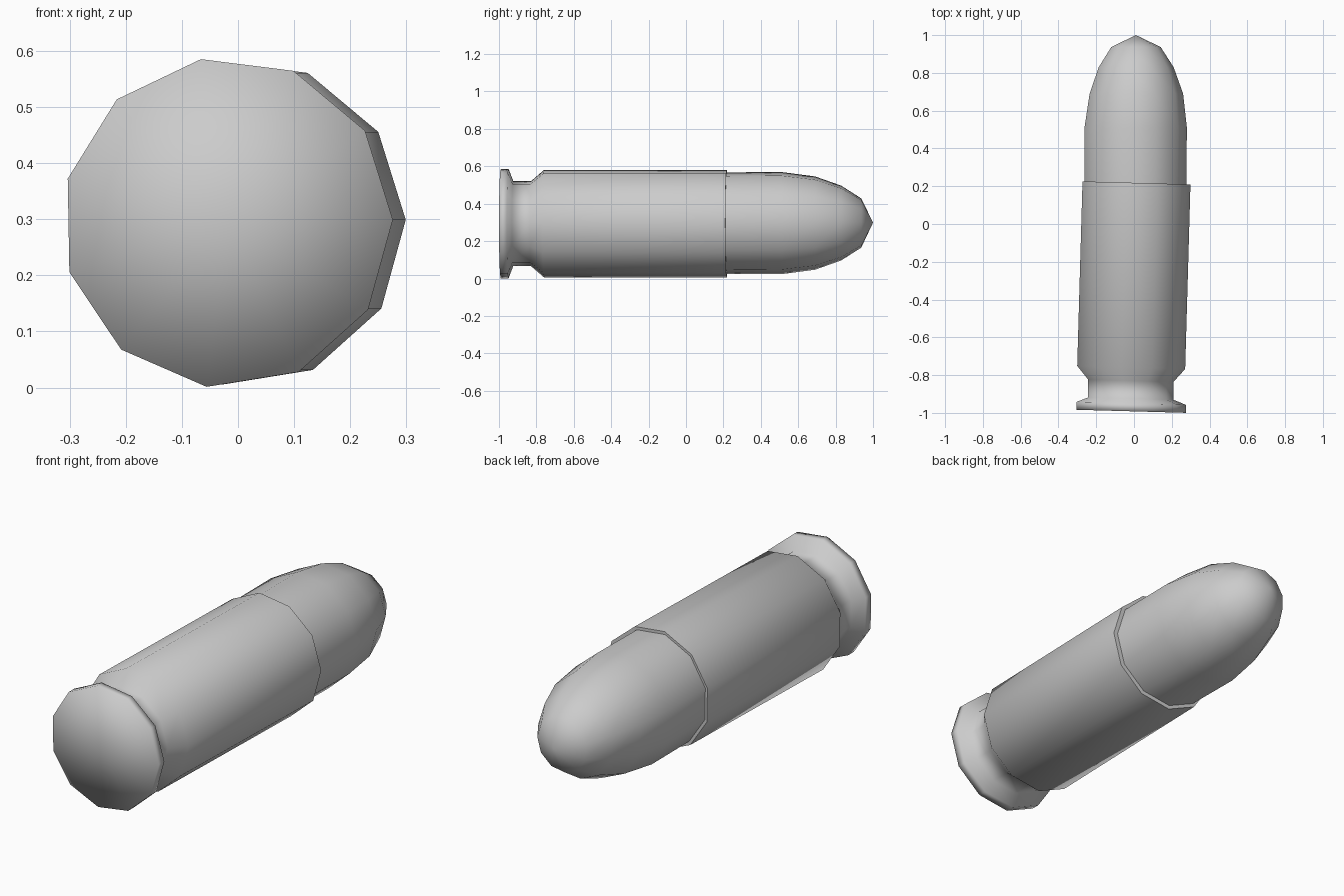
import bpy, bmesh, math

if "Cube" in bpy.data.objects:
    bpy.data.objects.remove(bpy.data.objects["Cube"])

SIDES = 11
PHASE = math.radians(1.0)


def lathe(name, profile, cz, tilt=0.0, start_cap=False, tip=None, sharp_rings=()):
    """Smooth faceted tube along y; profile rows are (y, radius, centre x)."""
    bm = bmesh.new()
    rings = []
    for y, r, cx in profile:
        ring = []
        for i in range(SIDES):
            a = PHASE + 2 * math.pi * i / SIDES
            x = cx + r * math.cos(a)
            ring.append(bm.verts.new((x, y - tilt * x, cz + r * math.sin(a))))
        rings.append(ring)

    for a, b in zip(rings, rings[1:]):
        for i in range(SIDES):
            j = (i + 1) % SIDES
            bm.faces.new((a[i], a[j], b[j], b[i]))

    def fan(ring, co):
        c = bm.verts.new(co)
        for i in range(SIDES):
            bm.faces.new((ring[i], ring[(i + 1) % SIDES], c))

    if start_cap:
        y, r, cx = profile[0]
        fan(rings[0], (cx, y - tilt * cx, cz))
    if tip:
        fan(rings[-1], tip)

    bmesh.ops.recalc_face_normals(bm, faces=bm.faces)
    for f in bm.faces:
        f.smooth = True
    for k in sharp_rings:
        for i in range(SIDES):
            bm.edges.get((rings[k][i], rings[k][(i + 1) % SIDES])).smooth = False

    mesh = bpy.data.meshes.new(name)
    bm.to_mesh(mesh)
    bm.free()
    obj = bpy.data.objects.new(name, mesh)
    bpy.context.collection.objects.link(obj)
    return obj


# Cartridge case: base, rim, extractor groove, slightly tilted body, mouth lip
lathe("case", [
    (-0.992, 0.295, -0.019),
    (-0.950, 0.295, -0.019),
    (-0.925, 0.230, -0.021),
    (-0.830, 0.230, -0.021),
    (-0.760, 0.291, -0.020),
    (0.218, 0.291, 0.008),
    (0.218, 0.265, 0.005),
], cz=0.294, tilt=0.028, start_cap=True, sharp_rings=(5,))

# Rounded bullet seated in the mouth
lathe("bullet", [
    (0.15, 0.273, 0.003),
    (0.22, 0.274, 0.003),
    (0.51, 0.276, 0.004),
    (0.69, 0.252, 0.008),
    (0.83, 0.202, 0.008),
    (0.937, 0.133, 0.008),
], cz=0.297, tip=(0.01, 1.0, 0.299))
